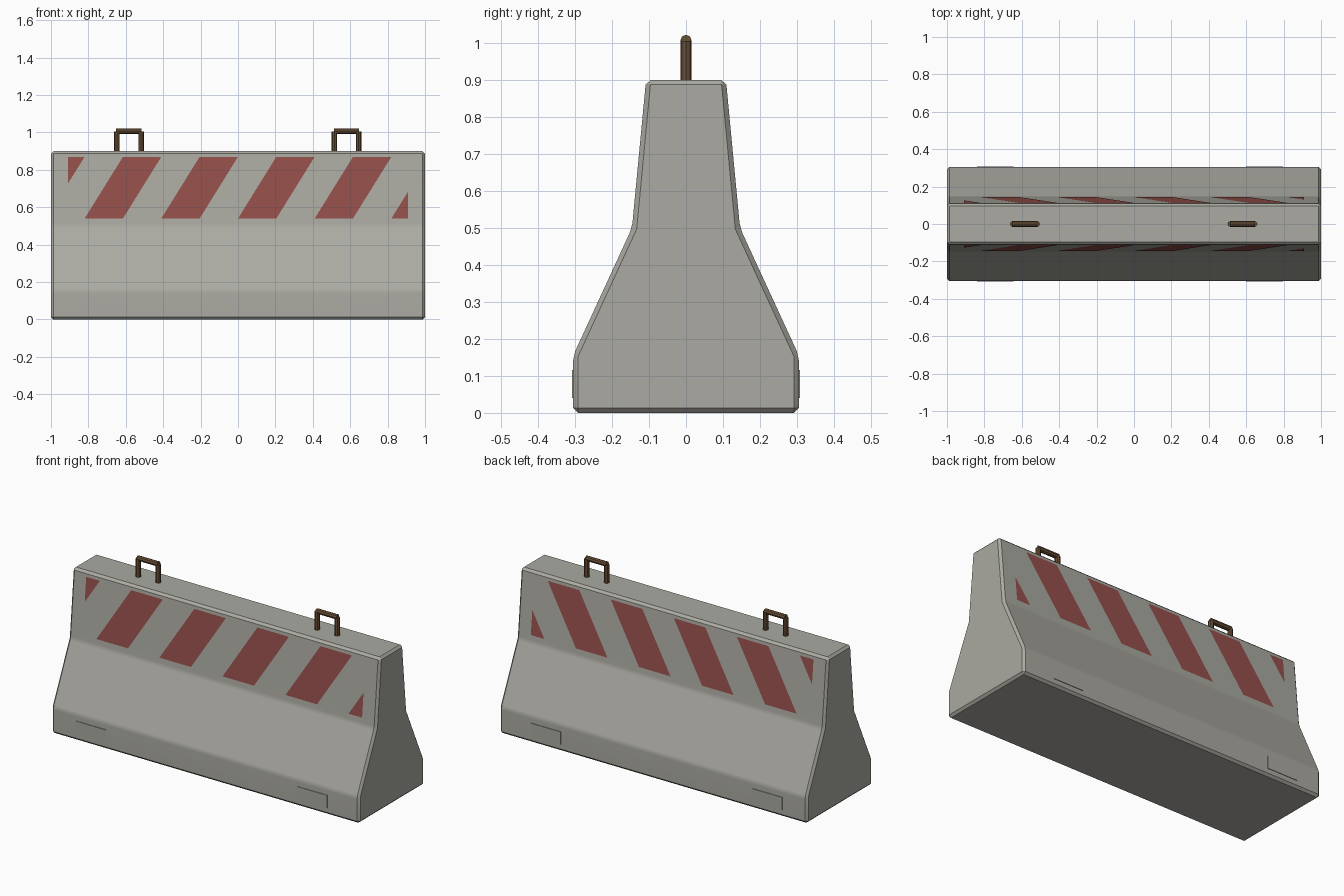
import bpy, bmesh, math
from mathutils import Vector, Matrix

cube = bpy.data.objects.get("Cube")
if cube:
    bpy.data.objects.remove(cube, do_unlink=True)


def material(name, rgb):
    m = bpy.data.materials.new(name)
    m.use_nodes = True
    m.diffuse_color = (*rgb, 1)
    bsdf = m.node_tree.nodes["Principled BSDF"]
    bsdf.inputs["Base Color"].default_value = (*rgb, 1)
    bsdf.inputs["Roughness"].default_value = 0.9
    return m


concrete = material("concrete grey", (0.405, 0.40, 0.36))
paint = material("faded red paint", (0.30, 0.08, 0.07))
rust = material("rusty steel", (0.14, 0.078, 0.035))


def add_object(name, bm, mat):
    mesh = bpy.data.meshes.new(name)
    bm.to_mesh(mesh)
    bm.free()
    mesh.materials.append(mat)
    ob = bpy.data.objects.new(name, mesh)
    bpy.context.collection.objects.link(ob)
    return ob


def smooth(ob):
    bpy.ops.object.select_all(action="DESELECT")
    ob.select_set(True)
    bpy.context.view_layer.objects.active = ob
    bpy.ops.object.shade_smooth_by_angle(angle=math.radians(30))


# Barrier body: half profile (y, z) mirrored, extruded along x, chamfered
half = [(0.305, 0), (0.305, 0.155), (0.146, 0.5), (0.108, 0.9)]
profile = half + [(-y, z) for y, z in reversed(half)]
bm = bmesh.new()
end = bm.faces.new([bm.verts.new((-1, y, z)) for y, z in profile])
ext = bmesh.ops.extrude_face_region(bm, geom=[end], use_keep_orig=True)
bmesh.ops.translate(bm, vec=(2, 0, 0),
                    verts=[v for v in ext["geom"] if isinstance(v, bmesh.types.BMVert)])
bmesh.ops.recalc_face_normals(bm, faces=bm.faces[:])
bmesh.ops.bevel(bm, geom=bm.edges[:], offset=0.013, segments=1,
                profile=0.5, affect="EDGES", clamp_overlap=True)
body = add_object("barrier_body", bm, concrete)
smooth(body)
weighted = body.modifiers.new("Even Normals", "WEIGHTED_NORMAL")
weighted.keep_sharp = True

# Slanted warning stripes lying on both upper faces
LOW, HIGH, LIMIT, WIDTH = 0.54, 0.87, 0.908, 0.205
slope = (0.146 - 0.108) / 0.4


def face_y(z):
    return 0.146 - (z - 0.5) * slope + 0.002


for label, side in (("front", -1), ("back", 1)):
    bm = bmesh.new()
    for i in range(-3, 3):
        x = i * 2 * WIDTH
        corners = [(x, LOW), (x + WIDTH, LOW), (x + 2 * WIDTH, HIGH), (x + WIDTH, HIGH)]
        if side > 0:
            corners.reverse()
        bm.faces.new([bm.verts.new((cx, side * face_y(z), z)) for cx, z in corners])
    for direction in (-1, 1):
        bmesh.ops.bisect_plane(bm, geom=bm.verts[:] + bm.edges[:] + bm.faces[:],
                               plane_co=(direction * LIMIT, 0, 0),
                               plane_no=(direction, 0, 0), clear_outer=True)
    add_object(label + "_stripes", bm, paint)

# Shallow pads near the foot on both long sides
for label, side in (("front", -1), ("back", 1)):
    for end_name, x in (("right", -0.742), ("left", 0.698)):
        bm = bmesh.new()
        bmesh.ops.create_cube(bm, size=1, matrix=Matrix.Translation((x, side * 0.304, 0.078))
                              @ Matrix.Diagonal((0.196, 0.009, 0.075, 1)))
        add_object(f"{label}_{end_name}_foot_pad", bm, concrete)


# Lifting loops: two posts and a crossbar
def rod(bm, start, stop, radius):
    a, b = Vector(start), Vector(stop)
    turn = (b - a).to_track_quat("Z", "Y").to_matrix().to_4x4()
    bmesh.ops.create_cone(bm, cap_ends=True, segments=8, radius1=radius, radius2=radius,
                          depth=(b - a).length, matrix=Matrix.Translation((a + b) / 2) @ turn)


for label, cx in (("right", -0.583), ("left", 0.58)):
    bm = bmesh.new()
    for s in (-1, 1):
        x = cx + s * 0.065
        rod(bm, (x, 0, 0.87), (x, 0, 1.005), 0.015)
    rod(bm, (cx - 0.068, 0, 1.007), (cx + 0.068, 0, 1.007), 0.015)
    add_object(label + "_lifting_loop", bm, rust)
